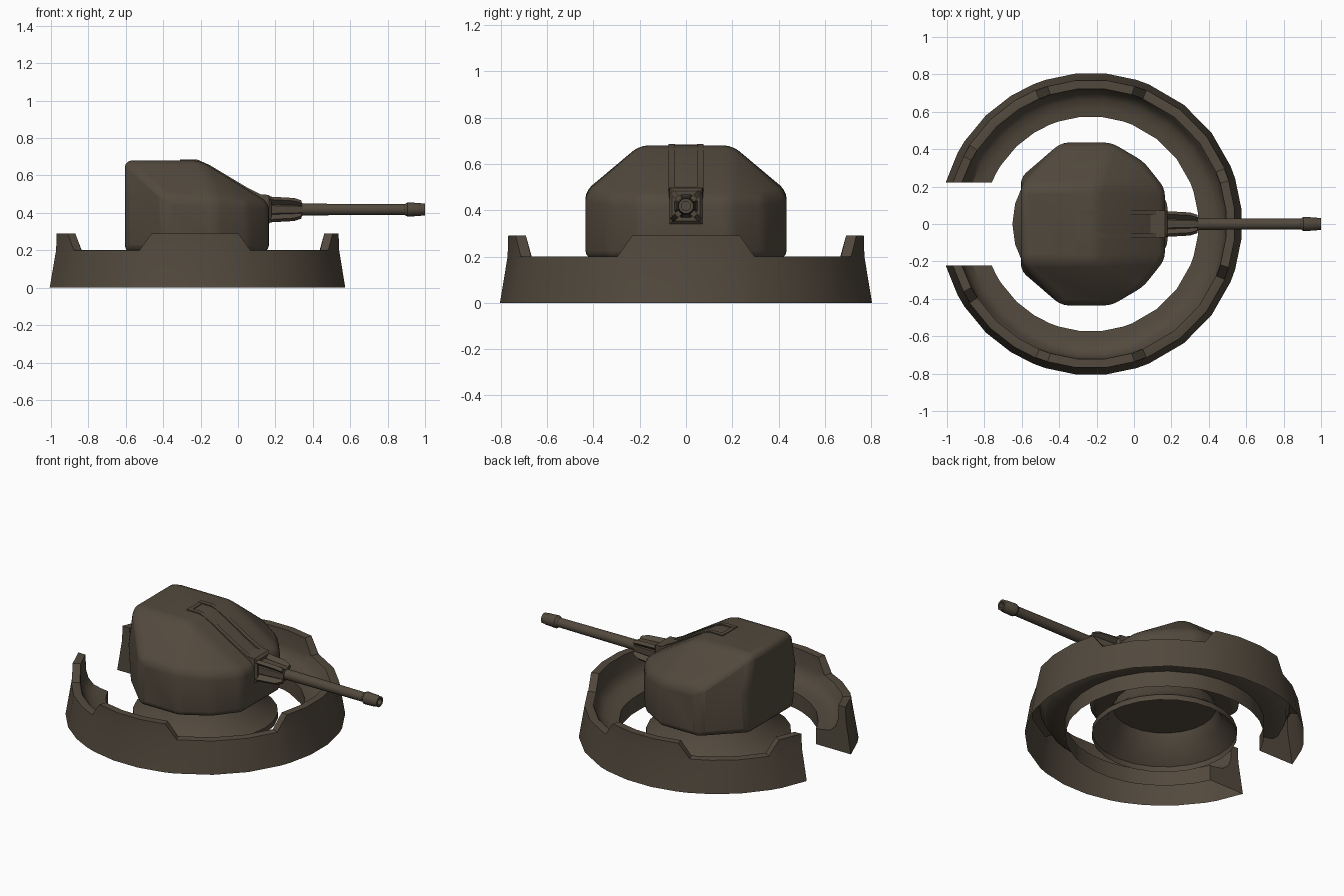
import bpy, bmesh, math
from mathutils import Vector

if "Cube" in bpy.data.objects:
    bpy.data.objects.remove(bpy.data.objects["Cube"])

CX = -0.23      # centre of ring and turret
GZ = 0.418      # gun axis height

mat = bpy.data.materials.new("dark_olive_brown")
mat.diffuse_color = (0.085, 0.067, 0.047, 1)
mat.use_nodes = True
mat.node_tree.nodes["Principled BSDF"].inputs["Base Color"].default_value = mat.diffuse_color


def finish(name, bm, angle=35):
    bmesh.ops.recalc_face_normals(bm, faces=bm.faces)
    me = bpy.data.meshes.new(name)
    bm.to_mesh(me)
    bm.free()
    ob = bpy.data.objects.new(name, me)
    bpy.context.collection.objects.link(ob)
    me.materials.append(mat)
    bpy.ops.object.select_all(action='DESELECT')
    ob.select_set(True)
    bpy.context.view_layer.objects.active = ob
    bpy.ops.object.shade_smooth_by_angle(angle=math.radians(angle))
    return ob


def loft(bm, rings, closed=True, caps=False):
    """Skin consecutive rings of points."""
    vs = [[bm.verts.new(p) for p in r] for r in rings]
    for a, b in zip(vs, vs[1:]):
        n = len(a)
        for i in range(n if closed else n - 1):
            j = (i + 1) % n
            bm.faces.new((a[i], a[j], b[j], b[i]))
    if caps:
        bm.faces.new(vs[0])
        bm.faces.new(vs[-1])
    return vs


# Parapet ring: swept section, raised merlons, open underside, flat cut ends
def wall_height(a):
    a = abs(a)
    for centre, top, foot in ((0, 17.5, 22.5), (90, 17.5, 22.5), (180, 28, 33)):
        d = abs(a - centre)
        if d <= foot:
            return 0.20 + 0.09 * min(1, (foot - d) / (foot - top))
    return 0.20


def ring_section(a):
    h = wall_height(a)
    prof = [(0.808, 0), (0.775, 0.20), (0.772, h + 0.001), (0.725, h), (0.72, 0.195),
            (0.705, 0.15), (0.67, 0.117), (0.62, 0.105), (0.575, 0.10), (0.575, 0)]
    pts = []
    for r, z in prof:
        if abs(a) > 170:     # end cut parallel to the x axis
            y = math.copysign(0.222, a)
            pts.append((CX - math.sqrt(r * r - y * y), y, z))
        else:
            t = math.radians(a)
            pts.append((CX + r * math.cos(t), r * math.sin(t), z))
    return pts


half = [6, 17.5, 22.5, 37, 52, 67.5, 72.5, 84, 96, 107.5, 112.5, 122, 134, 147, 152, 175]
angles = [-a for a in reversed(half)] + half
bm = bmesh.new()
vs = loft(bm, [ring_section(a) for a in angles], closed=False)
bm.faces.new(vs[0])
bm.faces.new(vs[-1])
finish("parapet_ring", bm, 30)

# Pedestal: hollow flared cone under the turret
bm = bmesh.new()
loft(bm, [[(CX + r * math.cos(math.tau * i / 24), r * math.sin(math.tau * i / 24), z)
           for i in range(24)]
          for r, z in ((0.42, 0.0), (0.42, 0.035), (0.33, 0.11), (0.29, 0.21))])
finish("pedestal", bm)

# Turret shell: rounded convex hull of mirrored corner points
corners = [(-0.605, 0.22, 0.19), (-0.39, 0.435, 0.19), (-0.12, 0.435, 0.19),
           (0.05, 0.335, 0.19), (0.165, 0.19, 0.19),
           (-0.605, 0.25, 0.46), (-0.39, 0.435, 0.485), (-0.12, 0.435, 0.475),
           (0.05, 0.335, 0.455), (0.165, 0.19, 0.455),
           (-0.605, 0.20, 0.68), (-0.20, 0.20, 0.68)]
bm = bmesh.new()
for x, y, z in corners:
    for s in (1, -1):
        bm.verts.new((x, s * y, z))
bmesh.ops.convex_hull(bm, input=bm.verts[:])
bmesh.ops.dissolve_limit(bm, angle_limit=math.radians(4), verts=bm.verts[:], edges=bm.edges[:])
shell = finish("turret_shell", bm, 40)
bev = shell.modifiers.new("rounding", 'BEVEL')
bev.width, bev.segments, bev.limit_method = 0.035, 3, 'ANGLE'
bev.angle_limit = math.radians(12)

# Roof rails and channel floor following the sloping roof
roof = [(-0.31, 0.676), (-0.22, 0.676), (-0.15, 0.645), (-0.05, 0.585), (0.05, 0.525), (0.13, 0.485)]


def roof_strip(name, y0, y1, lift, pts):
    bm = bmesh.new()
    loft(bm, [[(x, y0, z - 0.03), (x, y1, z - 0.03), (x, y1, z + lift), (x, y0, z + lift)]
              for x, z in pts], caps=True)
    finish(name, bm, 30)


for s, side in ((1, "left"), (-1, "right")):
    roof_strip("roof_rail_" + side, s * 0.047, s * 0.075, 0.010, roof)
roof_strip("roof_rail_end", -0.047, 0.047, 0.008, [(-0.31, 0.676), (-0.285, 0.676)])

# Gun mantlet: square collar, tapered core and four diagonal fins


def square(x, w, h):
    return [(x, sy * w, GZ + sz * h) for sy, sz in ((1, 1), (-1, 1), (-1, -1), (1, -1))]


bm = bmesh.new()
loft(bm, [square(0.07, 0.075, 0.085), square(0.165, 0.072, 0.078), square(0.178, 0.06, 0.065)], caps=True)
finish("mantlet_collar", bm, 30)


def turned(name, prof, n=12, cap_start=True):
    """Body of revolution along the gun axis."""
    bm = bmesh.new()
    vs = loft(bm, [[(x, r * math.cos(math.tau * (i + .5) / n), GZ + r * math.sin(math.tau * (i + .5) / n))
                    for i in range(n)] for x, r in prof])
    bm.faces.new(vs[0])
    bm.faces.new(vs[-1])
    finish(name, bm)


turned("mantlet_core", [(0.1, 0.058), (0.33, 0.045), (0.345, 0.038)], 8)

fin = [(0.15, 0.0), (0.15, 0.088), (0.30, 0.076), (0.34, 0.058), (0.34, 0.0)]
for k in range(4):
    a = math.radians(45 + 90 * k)
    d = Vector((0, math.cos(a), math.sin(a)))
    n = Vector((0, -math.sin(a), math.cos(a))) * 0.011
    bm = bmesh.new()
    loft(bm, [[Vector((x, 0, GZ)) + d * r + n * s for x, r in fin] for s in (-1, 1)], caps=True)
    finish("mantlet_fin_%d" % (k + 1), bm, 30)

# Barrel and hollow muzzle
turned("barrel", [(0.30, 0.033), (0.91, 0.029)])
turned("muzzle", [(0.89, 0.029), (0.905, 0.039), (0.975, 0.036), (0.98, 0.033), (1.0, 0.033),
                  (1.0, 0.02), (0.94, 0.02)])
